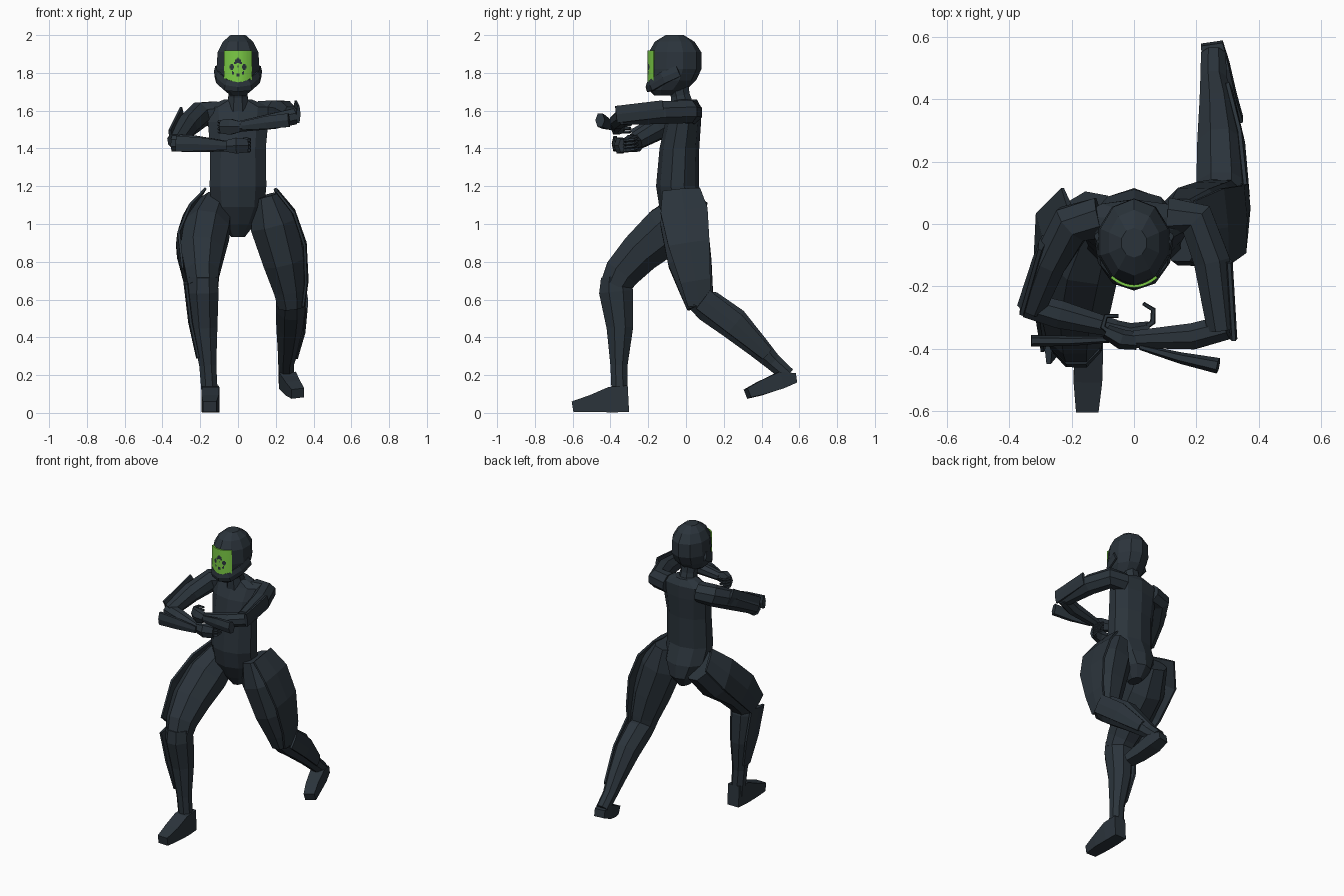
import bpy, bmesh, math
from mathutils import Vector


def material(name, rgb):
    m = bpy.data.materials.new(name)
    m.diffuse_color = (*rgb, 1)
    return m


DARK = material("dark slate", (0.024, 0.034, 0.044))
GREEN = material("bright green", (0.20, 0.60, 0.06))
X, Y, Z = Vector((1, 0, 0)), Vector((0, 1, 0)), Vector((0, 0, 1))


def finish(name, bm, mats):
    bmesh.ops.recalc_face_normals(bm, faces=bm.faces)
    me = bpy.data.meshes.new(name)
    bm.to_mesh(me)
    bm.free()
    for m in mats:
        me.materials.append(m)
    ob = bpy.data.objects.new(name, me)
    bpy.context.collection.objects.link(ob)
    return ob


def loft(name, rings, ref=X, n=8, level=False):
    """Faceted tube; rings are (x, y, z, half width along ref, half depth)."""
    bm = bmesh.new()
    pts = [Vector(r[:3]) for r in rings]
    k = 1 / math.cos(math.pi / n)
    loops = []
    for i, r in enumerate(rings):
        t = Z if level else (pts[min(i + 1, len(pts) - 1)] - pts[max(i - 1, 0)]).normalized()
        u = (ref - t * ref.dot(t)).normalized()
        v = t.cross(u)
        loop = []
        for j in range(n):
            a = 2 * math.pi * (j + 0.5) / n
            p = pts[i] + u * (r[3] * k * math.cos(a)) + v * (r[4] * k * math.sin(a))
            p.z = max(p.z, 0)
            loop.append(bm.verts.new(p))
        loops.append(loop)
    for a, b in zip(loops, loops[1:]):
        for j in range(n):
            bm.faces.new((a[j], a[(j + 1) % n], b[(j + 1) % n], b[j]))
    bm.faces.new(loops[0])
    bm.faces.new(loops[-1])
    return finish(name, bm, [DARK])


# torso, neck, helmet
loft("torso", [(0, .01, .93, .035, .05), (0, .01, 1.0, .09, .10), (0, -.015, 1.09, .14, .12),
               (0, -.045, 1.2, .15, .108), (0, -.035, 1.4, .147, .1), (0, -.015, 1.54, .16, .09),
               (0, .005, 1.62, .17, .07), (0, .0, 1.66, .07, .055)], n=10, level=True)
loft("neck", [(0, -.015, 1.6, .062, .065), (0, -.03, 1.68, .05, .05), (0, -.05, 1.76, .055, .06)], n=8)
loft("helmet", [(0, -.12, 1.68, .04, .045), (0, -.1, 1.71, .075, .095), (0, -.075, 1.76, .1, .122),
                (0, -.06, 1.82, .114, .135), (0, -.058, 1.91, .108, .132), (0, -.06, 1.965, .08, .1),
                (0, -.06, 2.0, .04, .045)], n=10, level=True)
loft("jaw_guard", [(-.118, -.04, 1.81, .03, .008), (-.105, -.12, 1.775, .032, .01),
                   (-.06, -.18, 1.735, .03, .012), (0, -.2, 1.725, .025, .012),
                   (.06, -.18, 1.735, .03, .012), (.105, -.12, 1.775, .032, .01),
                   (.118, -.04, 1.81, .03, .008)], ref=Z, n=6)

# visor: curved thin plate with a few dark spots chosen by distance
bm = bmesh.new()
NX, NZ, S = 25, 28, 0.006
grid = [[bm.verts.new(((i - NX / 2) * S, -.204 + 5.5 * ((i - NX / 2) * S) ** 2, 1.75 + j * S))
         for i in range(NX + 1)] for j in range(NZ + 1)]
spots = [(0, 1.865, .014), (-.033, 1.832, .014), (.033, 1.832, .014), (0, 1.832, .006),
         (-.015, 1.85, .007), (.015, 1.85, .007), (-.028, 1.80, .008), (.028, 1.80, .008), (0, 1.79, .01)]
for j in range(NZ):
    for i in range(NX):
        f = bm.faces.new((grid[j][i], grid[j][i + 1], grid[j + 1][i + 1], grid[j + 1][i]))
        c = f.calc_center_median()
        f.material_index = int(any(math.hypot(c.x - x, c.z - z) < r for x, z, r in spots))
visor = finish("visor", bm, [GREEN, DARK])
mod = visor.modifiers.new("thickness", 'SOLIDIFY')
mod.thickness = 0.009
mod.offset = -1

# front leg
loft("front_thigh", [(-.12, .03, 1.09, .09, .10), (-.165, -.1, .97, .12, .13), (-.19, -.24, .85, .115, .11),
                     (-.19, -.34, .74, .09, .095), (-.185, -.375, .67, .08, .08)])
loft("front_shin", [(-.185, -.375, .72, .075, .075), (-.185, -.37, .64, .082, .09), (-.177, -.35, .45, .068, .07),
                    (-.16, -.355, .25, .045, .045), (-.147, -.35, .06, .042, .042)])
loft("front_foot", [(-.145, -.305, .075, .042, .07), (-.145, -.40, .07, .046, .068), (-.148, -.5, .05, .046, .045),
                    (-.15, -.6, .033, .036, .028)], n=4)
loft("front_thigh_plate", [(-.2, .04, 1.15, .09, .01), (-.28, -.05, 1.04, .11, .012), (-.315, -.2, .89, .1, .012),
                           (-.285, -.36, .72, .07, .01)], ref=Y, n=6)
loft("front_shin_plate", [(-.275, -.38, .69, .07, .012), (-.25, -.355, .48, .065, .012),
                          (-.21, -.355, .29, .035, .01)], ref=Y, n=6)

# rear leg
loft("rear_thigh", [(.15, -.02, 1.15, .07, .10), (.19, -.01, 1.0, .125, .125), (.245, .02, .8, .11, .115),
                    (.275, .055, .65, .085, .088), (.285, .075, .56, .07, .07)])
loft("rear_shin", [(.28, .05, .6, .075, .06), (.28, .12, .565, .08, .085), (.275, .25, .475, .072, .085),
                   (.265, .38, .35, .055, .06), (.255, .46, .27, .042, .045), (.255, .54, .20, .04, .04)])
loft("rear_foot", [(.25, .58, .185, .035, .025), (.262, .5, .172, .045, .045), (.29, .4, .132, .04, .038),
                   (.317, .325, .103, .035, .026)], n=4)
loft("rear_thigh_plate", [(.2, -.025, 1.18, .10, .01), (.29, -.01, 1.07, .125, .012), (.35, .015, .9, .11, .012),
                          (.36, .05, .7, .08, .012), (.345, .07, .57, .06, .01)], ref=Y, n=6)
loft("rear_shin_plate", [(.36, .09, .6, .06, .01), (.345, .26, .47, .06, .01), (.305, .43, .31, .035, .01)],
     ref=Z, n=6)

# lower arm pose, on the front leg's side
loft("lower_upper_arm", [(-.11, .02, 1.59, .06, .065), (-.2, .0, 1.58, .065, .065), (-.27, -.12, 1.52, .06, .055),
                         (-.33, -.27, 1.435, .045, .045)], ref=Z)
loft("lower_forearm", [(-.345, -.26, 1.43, .045, .04), (-.24, -.29, 1.425, .045, .045),
                       (-.06, -.335, 1.412, .028, .028)], ref=Z)
loft("lower_fist", [(-.07, -.335, 1.412, .028, .025), (-.01, -.35, 1.415, .042, .028),
                    (.05, -.335, 1.415, .035, .02)], ref=Z, n=6)
loft("lower_upper_arm_plate", [(-.295, -.06, 1.575, .05, .01), (-.355, -.27, 1.455, .05, .01)], ref=Z, n=6)
loft("lower_forearm_plate", [(-.33, -.375, 1.425, .042, .016), (-.2, -.375, 1.422, .036, .014),
                             (-.06, -.37, 1.415, .022, .008)], ref=Z, n=6)

# raised arm pose, on the rear leg's side
loft("raised_upper_arm", [(.11, .02, 1.59, .06, .065), (.2, .015, 1.595, .06, .06), (.25, -.12, 1.59, .06, .058),
                          (.28, -.34, 1.572, .048, .045)], ref=Z)
loft("raised_forearm", [(.30, -.33, 1.57, .042, .04), (.19, -.36, 1.545, .042, .042),
                        (.0, -.37, 1.515, .028, .028)], ref=Z)
loft("raised_fist", [(.01, -.375, 1.515, .028, .025), (-.04, -.37, 1.515, .042, .028),
                     (-.09, -.345, 1.515, .035, .02)], ref=Z, n=6)
loft("raised_upper_arm_plate", [(.305, -.12, 1.61, .045, .01), (.32, -.37, 1.58, .045, .01)], ref=Z, n=6)
loft("raised_forearm_plate", [(.27, -.455, 1.55, .036, .022), (.15, -.43, 1.537, .034, .016),
                              (.02, -.395, 1.52, .022, .008)], ref=Z, n=6)

# curled fingers
for i in range(4):
    d = -.027 + i * .018
    loft("lower_finger", [(.03, -.335, 1.415 + d, .008, .008), (.06, -.315, 1.415 + d, .008, .008),
                          (.062, -.275, 1.42 + d, .007, .007), (.03, -.255, 1.43 + d, .005, .005)], ref=Z, n=5)
    loft("raised_finger", [(-.075, -.35, 1.515 + d, .008, .008), (-.1, -.33, 1.515 + d, .008, .008),
                           (-.09, -.295, 1.515 + d, .007, .007), (-.05, -.295, 1.515 + d, .005, .005)], ref=Z, n=5)
